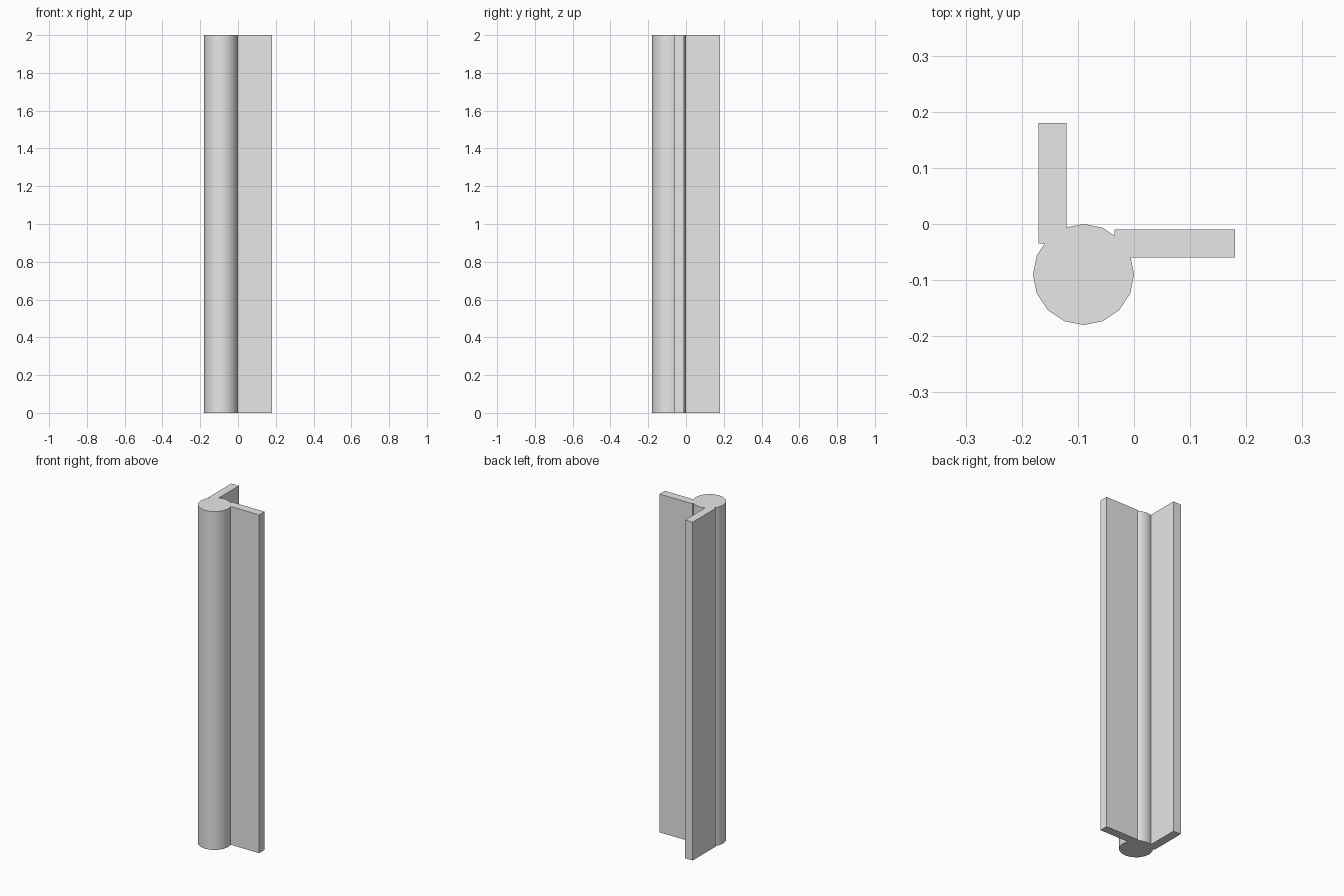
import bpy
import math

HEIGHT = 2.0
RADIUS = 0.09

cube = bpy.data.objects.get("Cube")
if cube:
    bpy.data.objects.remove(cube, do_unlink=True)

# Single light grey material
grey = bpy.data.materials.new("light grey")
grey.use_nodes = True
grey.diffuse_color = (0.8, 0.8, 0.8, 1)
grey.node_tree.nodes["Principled BSDF"].inputs["Base Color"].default_value = grey.diffuse_color


def finish(name):
    obj = bpy.context.object
    obj.name = name
    obj.data.materials.append(grey)
    return obj


def panel(name, x0, x1, y0, y1):
    """Upright full-height slab between the given plan limits."""
    bpy.ops.mesh.primitive_cube_add(
        size=1, location=((x0 + x1) / 2, (y0 + y1) / 2, HEIGHT / 2))
    bpy.context.object.scale = (x1 - x0, y1 - y0, HEIGHT)
    bpy.ops.object.transform_apply(location=False, rotation=False, scale=True)
    return finish(name)


# Round corner post
bpy.ops.mesh.primitive_cylinder_add(
    vertices=16, radius=RADIUS, depth=HEIGHT,
    location=(-RADIUS, -RADIUS, HEIGHT / 2))
finish("corner_post")
bpy.ops.object.shade_smooth_by_angle(angle=math.radians(30))

# Two wall panels meeting the post at a right angle
panel("side_panel", -0.17, -0.12, -0.035, 0.18)
panel("front_panel", -0.035, 0.18, -0.06, -0.01)
